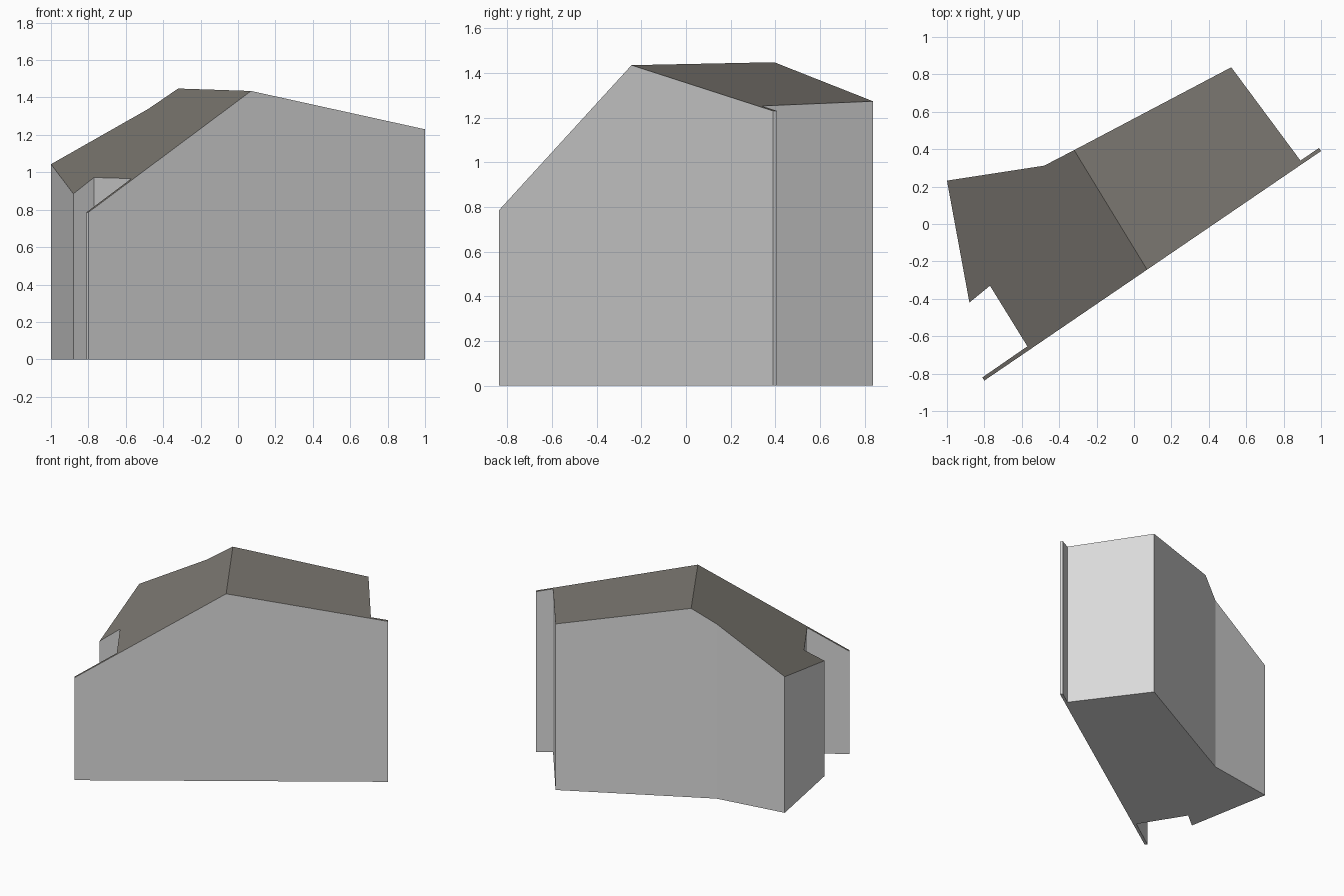
import bpy

if "Cube" in bpy.data.objects:
    bpy.data.objects.remove(bpy.data.objects["Cube"])


def material(name, rgb):
    mat = bpy.data.materials.new(name)
    mat.diffuse_color = (*rgb, 1)
    mat.use_nodes = True
    mat.node_tree.nodes["Principled BSDF"].inputs["Base Color"].default_value = mat.diffuse_color
    return mat


def add_mesh(name, verts, faces, mat):
    mesh = bpy.data.meshes.new(name)
    mesh.from_pydata(verts, [], faces)
    mesh.materials.append(mat)
    mesh.update()
    obj = bpy.data.objects.new(name, mesh)
    bpy.context.collection.objects.link(obj)
    return obj


wall_grey = material("wall grey", (0.70, 0.70, 0.70))
roof_brown = material("roof dark brown", (0.20, 0.187, 0.165))

# Footprint halves, counter-clockwise, each running between the ridge ends.
# The thin tips are the front facade projecting past the house on both sides.
ridge_front, ridge_back = (0.07, -0.244), (-0.32, 0.395)
right_half = [ridge_front, (1.0, 0.39), (0.989, 0.4065), (0.89, 0.339),
              (0.52, 0.838), ridge_back]
left_half = [ridge_back, (-0.48, 0.312), (-1.0, 0.232), (-0.88, -0.42),
             (-0.77, -0.33), (-0.57, -0.654), (-0.811, -0.8205),
             (-0.80, -0.837), ridge_front]


# Height of the gable roof: the lower of its two slopes
def roof_z(p):
    x, y = p[0] - 0.07, p[1] + 0.243
    return 1.435 + min(0.516 * x + 0.3375 * y, -0.1655 * x - 0.0811 * y)


outline = right_half + left_half[1:-1]
n = len(outline)
base = [(x, y, 0) for x, y in outline]
eaves = [(x, y, roof_z((x, y))) for x, y in outline]

# Walls and floor
sides = [(i, (i + 1) % n, (i + 1) % n + n, i + n) for i in range(n)]
add_mesh("house_walls", base + eaves, sides + [tuple(reversed(range(n)))], wall_grey)

# Two roof slopes meeting at the ridge
k = len(right_half)
slopes = [tuple(range(k)), tuple(range(k - 1, n)) + (0,)]
add_mesh("roof", eaves, slopes, roof_brown)
